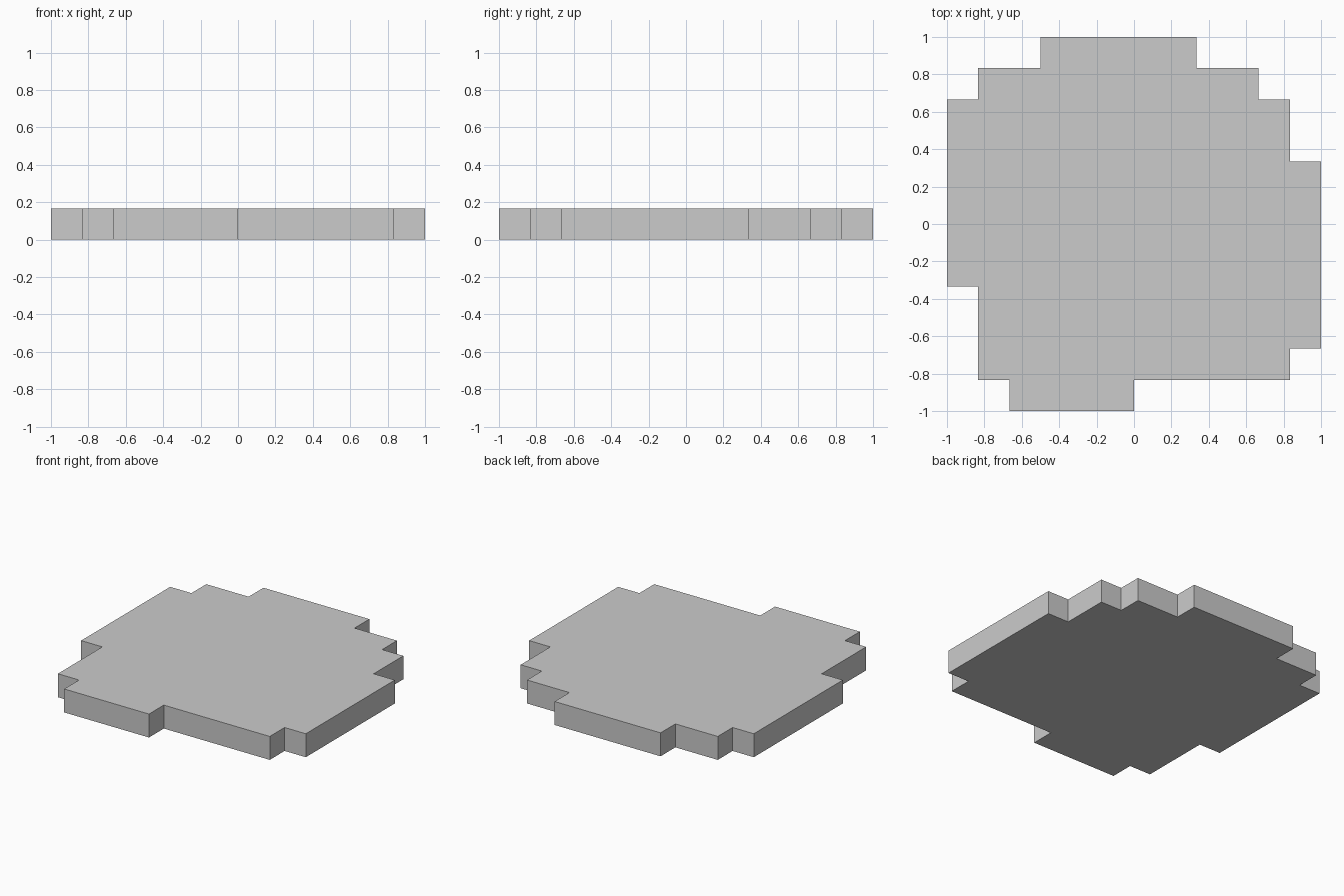
import bpy, bmesh

if "Cube" in bpy.data.objects:
    bpy.data.objects.remove(bpy.data.objects["Cube"])

U = 1 / 6  # one block of the stepped outline

# Stepped outline of the slab, in blocks, clockwise from the back edge
outline = [(-3, 6), (2, 6), (2, 5), (4, 5), (4, 4), (5, 4), (5, 2), (6, 2),
           (6, -4), (5, -4), (5, -5), (0, -5), (0, -6), (-4, -6), (-4, -5),
           (-5, -5), (-5, -2), (-6, -2), (-6, 4), (-5, 4), (-5, 5), (-3, 5)]

# Flat slab: fill the outline and extrude it one block up
bm = bmesh.new()
base = bm.faces.new([bm.verts.new((x * U, y * U, 0)) for x, y in outline])
top = bmesh.ops.extrude_face_region(bm, geom=[base], use_keep_orig=True)
verts = [g for g in top["geom"] if isinstance(g, bmesh.types.BMVert)]
bmesh.ops.translate(bm, verts=verts, vec=(0, 0, U))
bmesh.ops.recalc_face_normals(bm, faces=bm.faces)

mesh = bpy.data.meshes.new("stepped_slab")
bm.to_mesh(mesh)
bm.free()
bpy.context.collection.objects.link(bpy.data.objects.new("stepped_slab", mesh))
